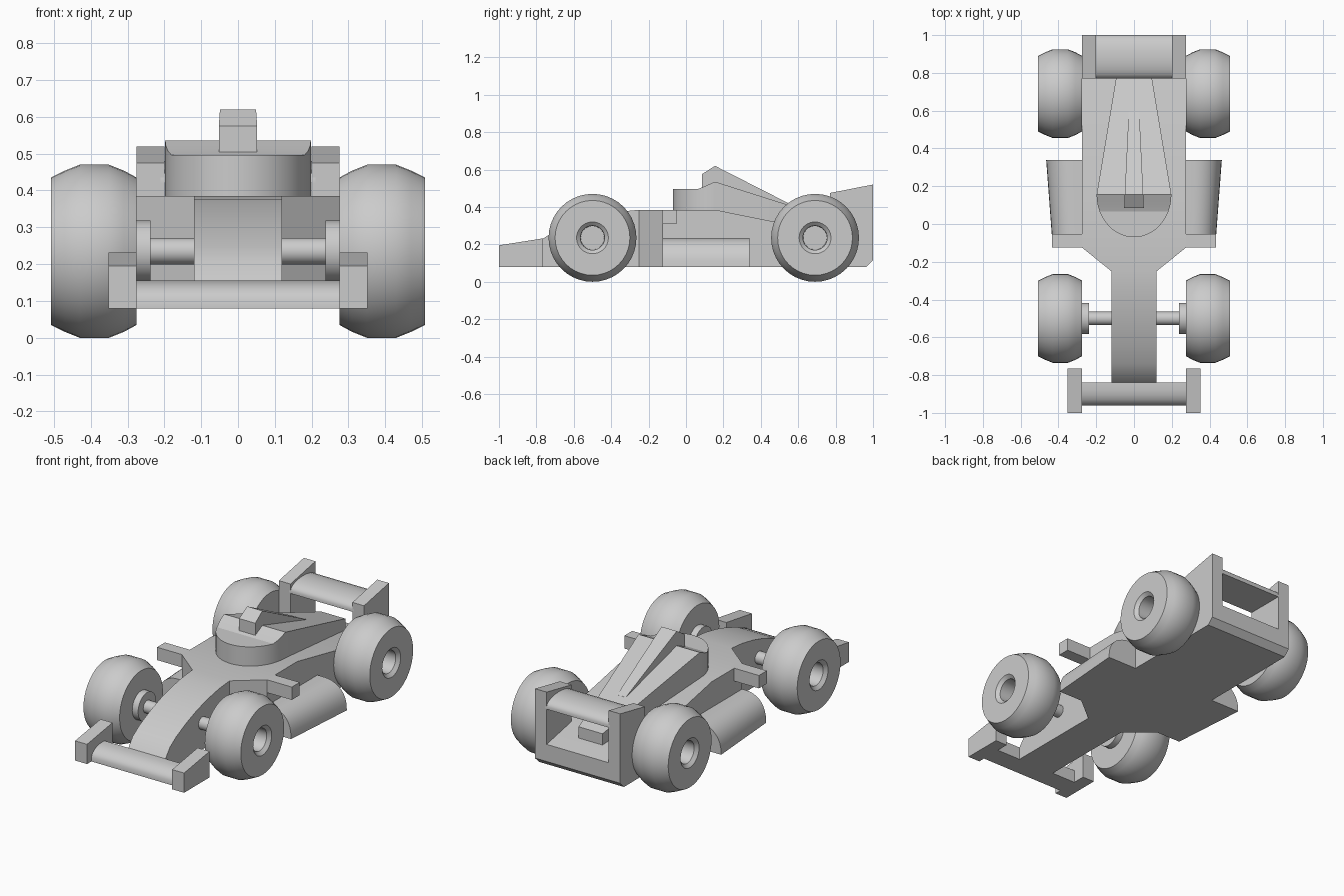
import bpy, bmesh, math

if "Cube" in bpy.data.objects:
    bpy.data.objects.remove(bpy.data.objects["Cube"])

grey = bpy.data.materials.new("light grey")
grey.diffuse_color = (0.6, 0.6, 0.6, 1)
grey.use_nodes = True
grey.node_tree.nodes["Principled BSDF"].inputs["Base Color"].default_value = grey.diffuse_color


def finish(name, bm, mirror=False, angle=30):
    bmesh.ops.recalc_face_normals(bm, faces=bm.faces)
    me = bpy.data.meshes.new(name)
    bm.to_mesh(me)
    bm.free()
    me.materials.append(grey)
    me.shade_smooth()
    me.set_sharp_from_angle(angle=math.radians(angle))
    ob = bpy.data.objects.new(name, me)
    bpy.context.collection.objects.link(ob)
    if mirror:
        ob.modifiers.new("mirror", 'MIRROR').use_mirror_merge = False
    return ob


def loft(name, rings, mirror=False, angle=30):
    """Skin a list of equal-length point rings and cap both ends."""
    bm = bmesh.new()
    vs = [[bm.verts.new(p) for p in r] for r in rings]
    n = len(vs[0])
    for a, b in zip(vs, vs[1:]):
        for i in range(n):
            j = (i + 1) % n
            bm.faces.new((a[i], a[j], b[j], b[i]))
    bm.faces.new(vs[0])
    bm.faces.new(vs[-1])
    return finish(name, bm, mirror, angle)


def slab(name, x0, x1, yz, mirror=False, angle=30):
    """Extrude a side profile (y, z) from x0 to x1."""
    return loft(name, [[(x, y, z) for y, z in yz] for x in (x0, x1)], mirror, angle)


def hull(name, sections, angle=30):
    """Box sections along y: (y, half width, bottom, top)."""
    return loft(name, [[(-w, y, b), (w, y, b), (w, y, t), (-w, y, t)]
                       for y, w, b, t in sections], angle=angle)


def lathe(name, profile, y, z, seg=40):
    """Turn a profile (x, radius) about the axle line, mirrored to both sides."""
    rings = []
    for x, r in profile:
        rings.append([(x, y + r * math.cos(2 * math.pi * i / seg),
                       z + r * math.sin(2 * math.pi * i / seg)) for i in range(seg)])
    return loft(name, rings, mirror=True)


# Main body: curved nose, flared shoulders, sloping rear deck
hull("body", [
    (-0.84, 0.12, 0.08, 0.155), (-0.80, 0.12, 0.08, 0.207), (-0.74, 0.12, 0.08, 0.247),
    (-0.65, 0.12, 0.08, 0.29), (-0.55, 0.12, 0.08, 0.328), (-0.45, 0.12, 0.08, 0.356),
    (-0.35, 0.12, 0.08, 0.375), (-0.25, 0.12, 0.08, 0.385), (-0.125, 0.275, 0.08, 0.385),
    (0.155, 0.275, 0.08, 0.385), (0.965, 0.275, 0.08, 0.222), (1.0, 0.275, 0.115, 0.215)])

# Cockpit and engine cover: rounded front, long tapering tail
cover = []
for i in range(12):
    a = math.radians(4 + 86 * i / 11)
    y = 0.155 - 0.225 * math.cos(a)
    cover.append((y, 0.198 * math.sin(a), 0.3, 0.497 + max(0, y - 0.07) * 0.45))
cover.append((0.88, 0.077, 0.2, 0.305))
hull("engine_cover", cover, angle=20)

# Air intake with tapering fin
loft("air_intake", [[(-w, y, b), (w, y, b), (w, y, t), (-w, y, t)] for y, w, b, t in
                    [(0.085, 0.052, 0.45, 0.575), (0.155, 0.049, 0.45, 0.62),
                     (0.595, 0.028, 0.35, 0.396)]], angle=10)

# Side pods with rounded outer shoulder
pod = [(0.0, 0.08), (0.0, 0.235)]
pod += [(0.35 + 0.65 * math.sin(math.radians(a)), 0.08 + 0.155 * math.cos(math.radians(a)) ** 0.8)
        for a in range(0, 90, 10)] + [(1.0, 0.08)]
loft("side_pod", [[(0.24 + u * (w - 0.24), y, z) for u, z in pod]
                  for y, w in ((-0.125, 0.43), (0.34, 0.465))], mirror=True, angle=35)

# Small shoulder winglets
slab("shoulder_winglet", 0.25, 0.435,
     [(-0.125, 0.31), (-0.052, 0.31), (-0.052, 0.385), (-0.125, 0.385)], mirror=True)

# Front wing and end plates
slab("front_wing", -0.29, 0.29,
     [(-0.84, 0.08), (-0.96, 0.08), (-0.96, 0.105), (-0.95, 0.124), (-0.93, 0.14),
      (-0.905, 0.15), (-0.875, 0.155), (-0.84, 0.155)], angle=40)
slab("front_end_plate", 0.275, 0.352,
     [(-1, 0.08), (-0.765, 0.08), (-0.765, 0.232), (-1, 0.195)], mirror=True)

# Rear wing and end plates
arc = [(0.885 - 0.115 * math.cos(math.pi * i / 10), 0.435 + 0.045 * math.sin(math.pi * i / 10))
       for i in range(11)]
slab("rear_wing", -0.21, 0.21, [(1.0, 0.42), (0.77, 0.42)] + arc, angle=40)
slab("rear_end_plate", 0.2, 0.275,
     [(0.77, 0.2), (1, 0.2), (1, 0.52), (0.77, 0.475)], mirror=True)

# Wheels with recessed centres
tyre = [(0.275, 0.06), (0.275, 0.2), (0.31, 0.219), (0.35, 0.235), (0.43, 0.235),
        (0.47, 0.219), (0.508, 0.2), (0.508, 0.085), (0.49, 0.065), (0.40, 0.063)]
for name, y in (("front_wheel", -0.5), ("rear_wheel", 0.69)):
    lathe(name, tyre, y, 0.235)

# Front axles and uprights
lathe("front_axle", [(0.1, 0.036), (0.25, 0.036)], -0.5, 0.235, 24)
lathe("front_upright", [(0.237, 0.083), (0.28, 0.083)], -0.5, 0.235, 32)
